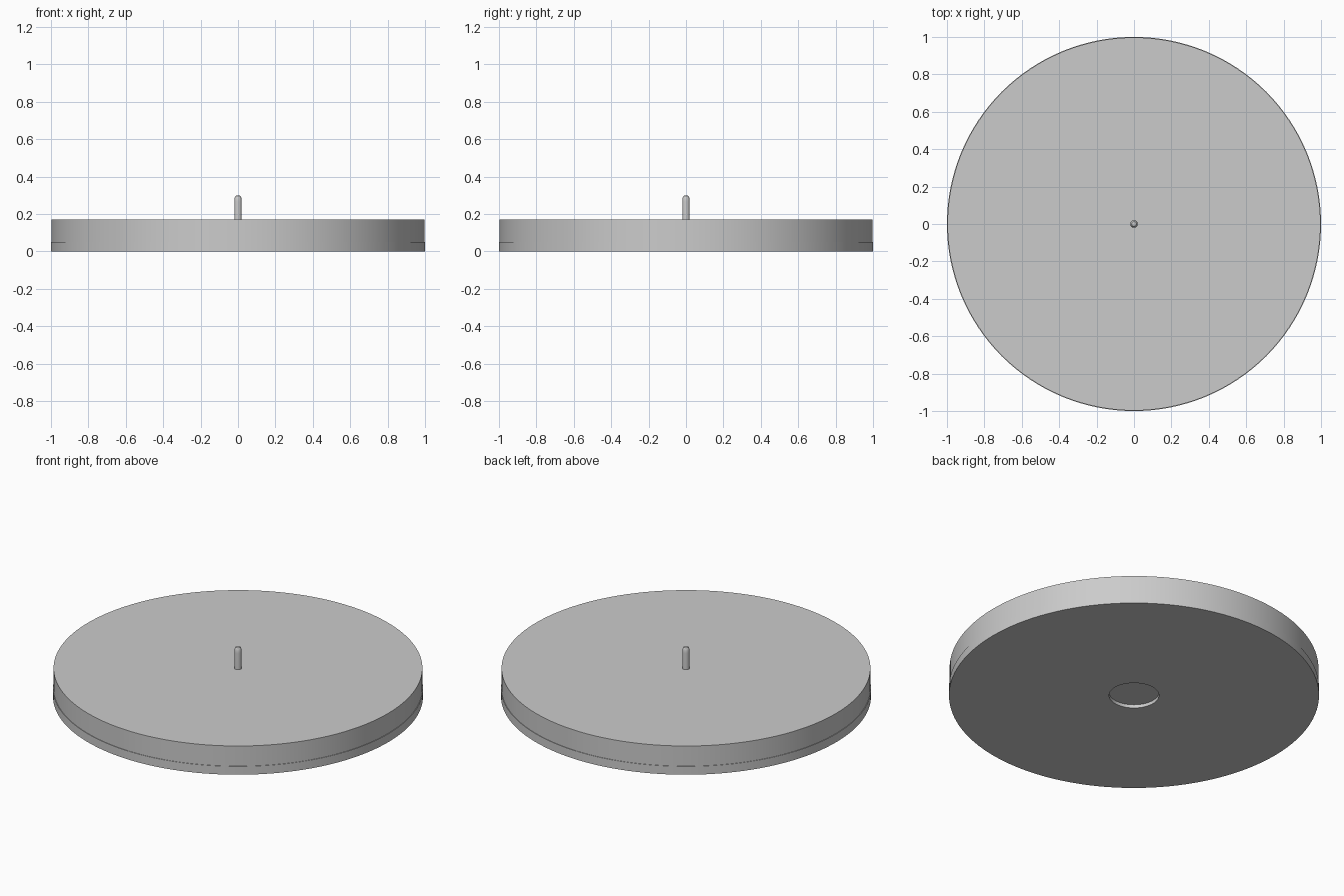
import bpy
import bmesh
from math import pi, radians, sin, cos
from mathutils import Vector

cube = bpy.data.objects.get("Cube")
if cube:
    bpy.data.objects.remove(cube, do_unlink=True)

metal = bpy.data.materials.new("grey metal")
metal.use_nodes = True
grey = (0.6, 0.6, 0.6, 1)
metal.diffuse_color = grey
metal.node_tree.nodes["Principled BSDF"].inputs["Base Color"].default_value = grey


def lathe(name, profile, steps):
    """Spin a profile of (radius, height) points around the z axis."""
    bm = bmesh.new()
    verts = [bm.verts.new((r, 0, z)) for r, z in profile]
    edges = [bm.edges.new(pair) for pair in zip(verts, verts[1:])]
    bmesh.ops.spin(bm, geom=verts + edges, cent=Vector(), axis=(0, 0, 1),
                   angle=2 * pi, steps=steps, use_duplicate=False)
    bmesh.ops.remove_doubles(bm, verts=bm.verts, dist=0.0001)
    bmesh.ops.recalc_face_normals(bm, faces=bm.faces)
    mesh = bpy.data.meshes.new(name)
    bm.to_mesh(mesh)
    bm.free()
    mesh.materials.append(metal)
    obj = bpy.data.objects.new(name, mesh)
    bpy.context.collection.objects.link(obj)
    bpy.ops.object.select_all(action='DESELECT')
    obj.select_set(True)
    bpy.context.view_layer.objects.active = obj
    bpy.ops.object.shade_smooth_by_angle(angle=radians(30))
    return obj


# Platter: shallow round recess below, fine step around the rim
rim, upper_rim = 1.0, 0.997
recess, recess_depth = 0.135, 0.02
step_height, top = 0.05, 0.17
lathe("platter", [(0, recess_depth), (recess, recess_depth), (recess, 0),
                  (rim, 0), (rim, step_height), (upper_rim, step_height),
                  (upper_rim, top), (0, top)], 128)

# Spindle: slim pin with a rounded tip
pin, tip_start, tip_height = 0.02, 0.265, 0.033
tip = [(pin * (0.5 + 0.5 * cos(a)), tip_start + tip_height * sin(a))
       for a in (i * pi / 12 for i in range(7))]
lathe("spindle", [(0, top - 0.01), (pin, top - 0.01)] + tip
      + [(0, tip_start + tip_height)], 32)
